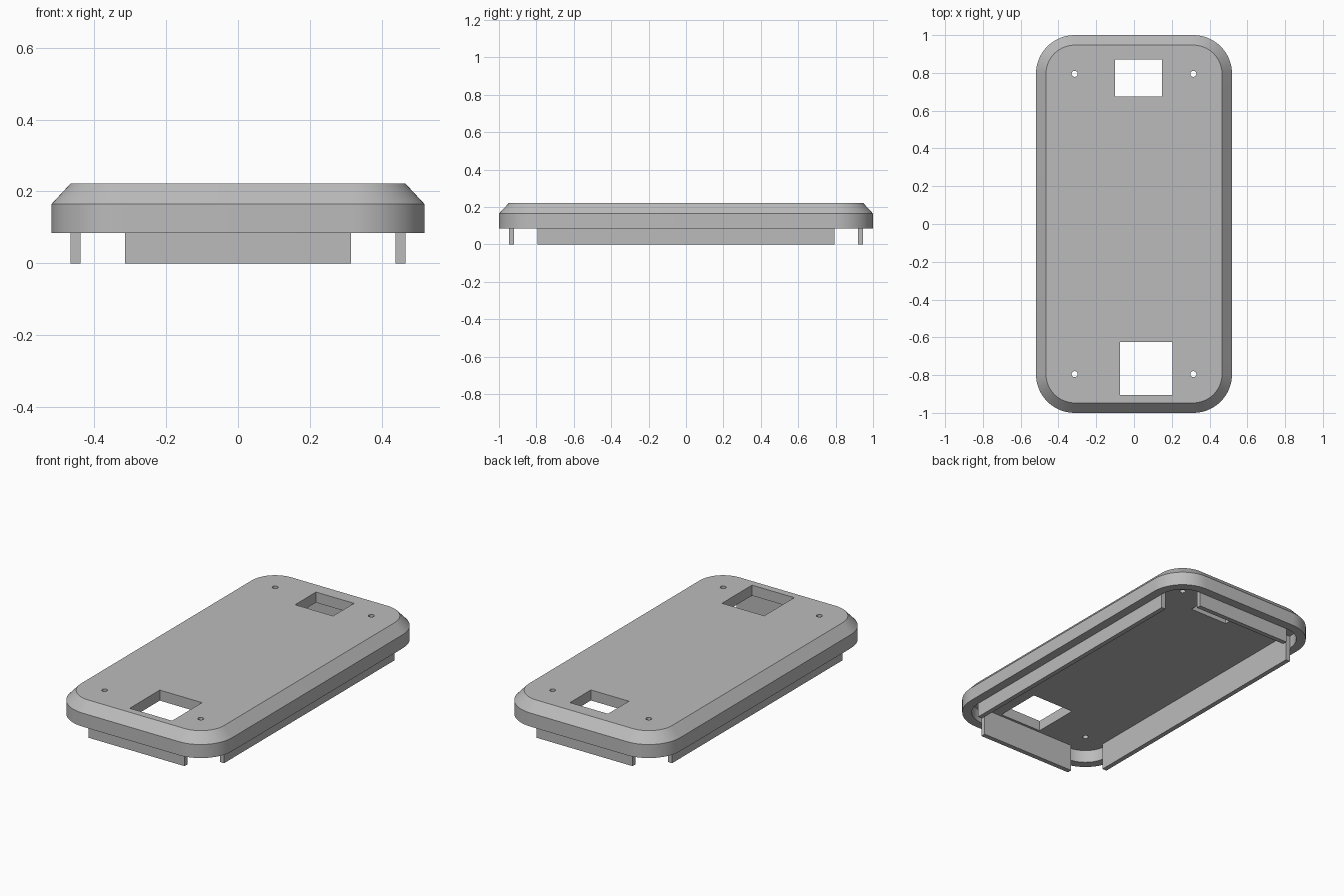
import bpy, bmesh, math

cube = bpy.data.objects.get("Cube")
if cube:
    bpy.data.objects.remove(cube, do_unlink=True)

# Single grey plastic
grey = bpy.data.materials.new("grey plastic")
grey.use_nodes = True
COLOUR = (0.5, 0.5, 0.5, 1)
grey.diffuse_color = COLOUR
grey.node_tree.nodes["Principled BSDF"].inputs["Base Color"].default_value = COLOUR

CX, CY = 0.314, 0.795            # corner arc centres
R_OUT, R_IN = 0.205, 0.152       # outer and inner corner radii
Z_RIM, Z_EDGE, Z_TOP, Z_CEIL = 0.085, 0.165, 0.222, 0.16
WALL = 0.028                     # skirt plate thickness
SEGMENTS = 16


def make_object(name, bm):
    bmesh.ops.recalc_face_normals(bm, faces=bm.faces)
    mesh = bpy.data.meshes.new(name)
    bm.to_mesh(mesh)
    bm.free()
    mesh.materials.append(grey)
    obj = bpy.data.objects.new(name, mesh)
    bpy.context.collection.objects.link(obj)
    return obj


def ring(bm, radius, z):
    """Rounded rectangle loop of vertices."""
    verts = []
    for i, (sx, sy) in enumerate([(1, 1), (-1, 1), (-1, -1), (1, -1)]):
        for k in range(SEGMENTS + 1):
            a = (i + k / SEGMENTS) * math.pi / 2
            verts.append(bm.verts.new((sx * CX + radius * math.cos(a),
                                       sy * CY + radius * math.sin(a), z)))
    return verts


def box(name, x0, x1, y0, y1, z0, z1):
    bm = bmesh.new()
    bmesh.ops.create_cube(bm, size=1)
    for v in bm.verts:
        v.co = (x1 if v.co.x > 0 else x0, y1 if v.co.y > 0 else y0,
                z1 if v.co.z > 0 else z0)
    return make_object(name, bm)


def peg(name, x, y, radius):
    bm = bmesh.new()
    bmesh.ops.create_cone(bm, cap_ends=True, segments=24, radius1=radius,
                          radius2=radius, depth=0.3)
    bmesh.ops.translate(bm, verts=bm.verts, vec=(x, y, Z_TOP))
    return make_object(name, bm)


# Hollow lid: ceiling, inner wall, rim, outer wall, chamfer, top
bm = bmesh.new()
rings = [ring(bm, r, z) for r, z in [(R_IN, Z_CEIL), (R_IN, Z_RIM), (R_OUT, Z_RIM),
                                     (R_OUT, Z_EDGE), (R_IN, Z_TOP)]]
for low, high in zip(rings, rings[1:]):
    for i in range(len(low)):
        j = (i + 1) % len(low)
        bm.faces.new((low[i], low[j], high[j], high[i]))
bm.faces.new(rings[0])
bm.faces.new(rings[-1])
lid = make_object("lid", bm)

# Two windows and four screw holes
cutters = [box("back_window_cutter", -0.1, 0.148, 0.675, 0.87, 0.12, 0.3),
           box("front_window_cutter", -0.073, 0.203, -0.905, -0.625, 0.12, 0.3)]
cutters += [peg("screw_hole_cutter", sx * CX, sy * CY, 0.016)
            for sx in (-1, 1) for sy in (-1, 1)]
bpy.context.view_layer.objects.active = lid
for cutter in cutters:
    cutter.hide_render = True
    cut = lid.modifiers.new("cut", 'BOOLEAN')
    cut.operation = 'DIFFERENCE'
    cut.solver = 'EXACT'
    cut.object = cutter
    bpy.ops.object.modifier_apply(modifier=cut.name)
    bpy.data.objects.remove(cutter, do_unlink=True)

bpy.ops.object.select_all(action='DESELECT')
lid.select_set(True)
bpy.ops.object.shade_smooth_by_angle(angle=math.radians(30))

# Skirt plates hanging inside the rim
X, Y = CX + R_IN, CY + R_IN
box("left_skirt", X - WALL, X, -CY, CY, 0, Z_CEIL)
box("right_skirt", -X, WALL - X, -CY, CY, 0, Z_CEIL)
box("back_skirt", -CX, CX, Y - WALL, Y, 0, Z_CEIL)
box("front_skirt", -CX, CX, -Y, WALL - Y, 0, Z_CEIL)
